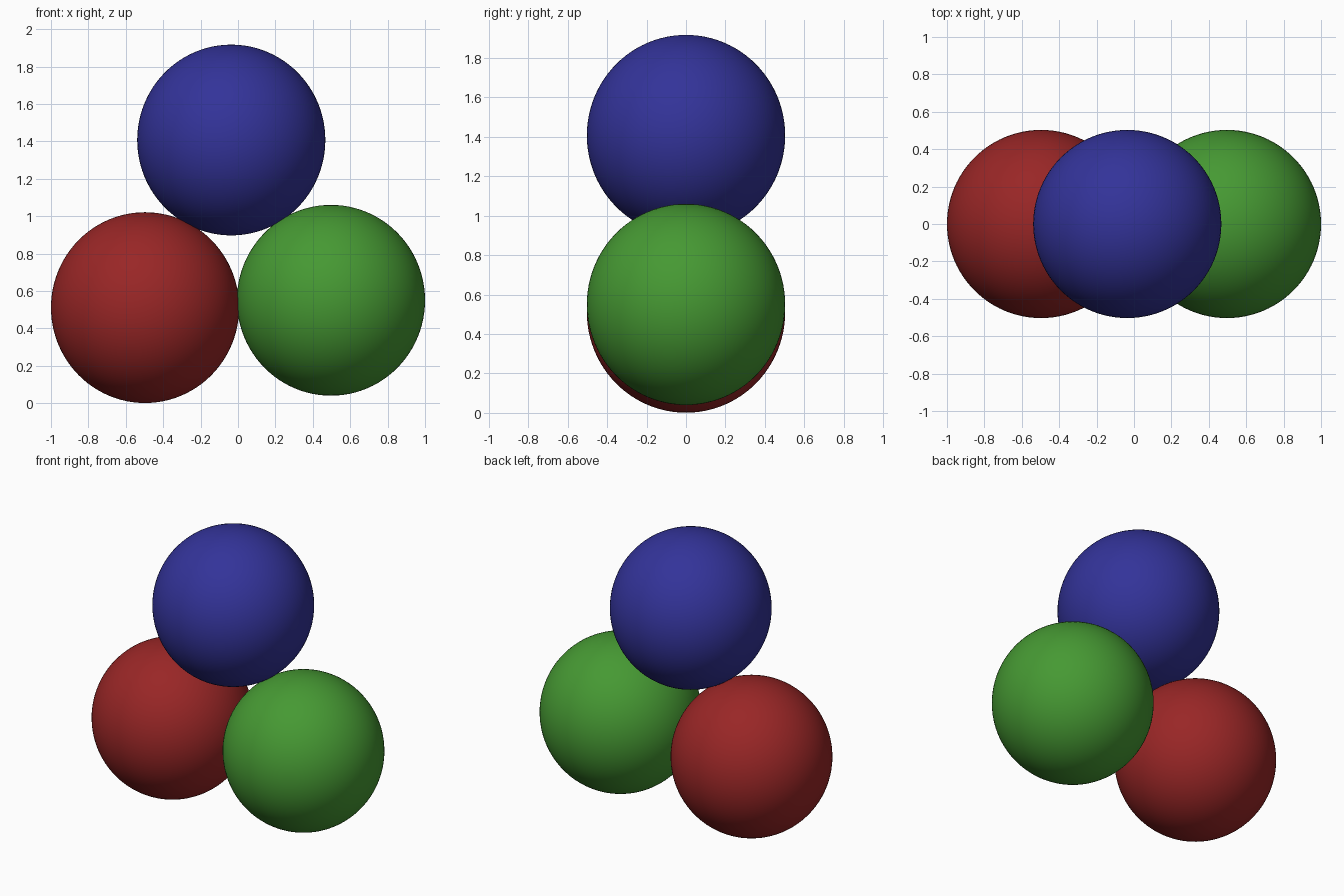
import bpy

if "Cube" in bpy.data.objects:
    bpy.data.objects.remove(bpy.data.objects["Cube"])

RX, RZ = 0.503, 0.51  # balls are very slightly taller than wide


def material(name, rgb):
    m = bpy.data.materials.new(name)
    m.diffuse_color = (*rgb, 1.0)
    m.use_nodes = True
    m.node_tree.nodes["Principled BSDF"].inputs["Base Color"].default_value = m.diffuse_color
    return m


def ball(name, x, z, mat):
    bpy.ops.mesh.primitive_uv_sphere_add(segments=96, ring_count=48, radius=1.0, location=(x, 0, z))
    ob = bpy.context.object
    ob.name = name
    ob.scale = (RX, RX, RZ)
    ob.data.materials.append(mat)
    bpy.ops.object.shade_smooth()
    return ob


# lower pair, right one raised a little, with the third ball resting on top
ball("left_ball", -0.497, 0.511, material("dark red", (0.319, 0.0194, 0.0194)))
ball("right_ball", 0.497, 0.55, material("green", (0.0612, 0.319, 0.033)))
ball("top_ball", -0.036, 1.407, material("deep blue", (0.033, 0.033, 0.319)))
